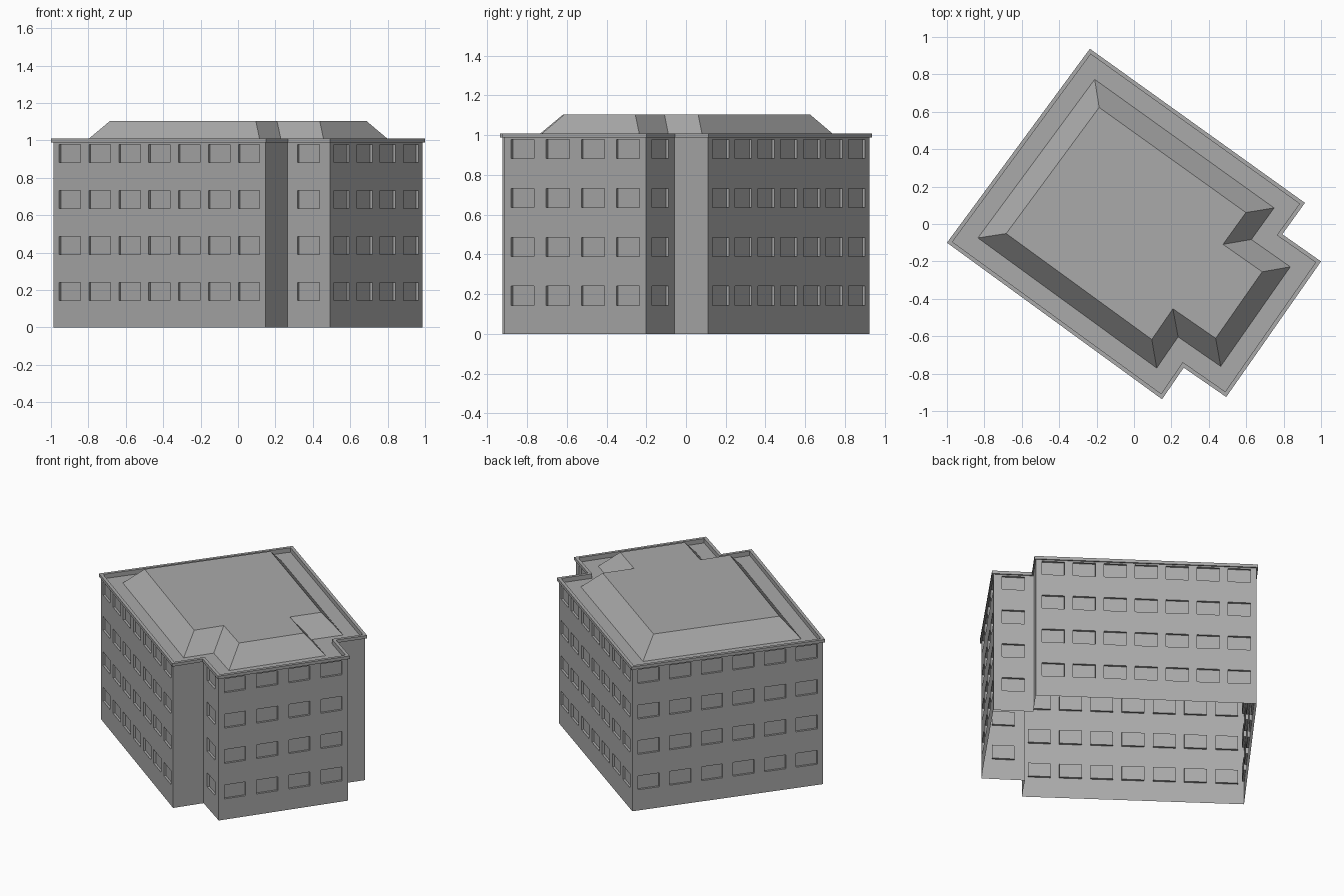
import bpy
import bmesh
from mathutils import Vector

cube = bpy.data.objects.get("Cube")
if cube:
    bpy.data.objects.remove(cube)

# One plain grey for the whole building
grey = bpy.data.materials.new("plain grey")
grey.use_nodes = True
colour = (0.4, 0.4, 0.4, 1)
grey.diffuse_color = colour
grey.node_tree.nodes["Principled BSDF"].inputs["Base Color"].default_value = colour

# Footprint corners at the cornice edge, counter-clockwise,
# each with the number of windows per floor on the wall that follows it
PLAN = [((-1.0, -0.10), 7), ((0.15, -0.937), 0), ((0.266, -0.768), 1),
        ((0.493, -0.925), 4), ((1.0, -0.20), 1), ((0.793, -0.055), 0),
        ((0.914, 0.113), 7), ((-0.236, 0.937), 6)]
CORNERS = [Vector(p) for p, _ in PLAN]
EAVES, PARAPET_TOP, DECK, ROOF_TOP = 0.988, 1.009, 0.978, 1.105
WALL_INSET, RIM = 0.009, 0.021
FLOORS, SILL, STOREY = 4, 0.144, 0.246
WIN_W, WIN_H, MARGIN, RECESS = 0.142, 0.096, 0.039, 0.015


def offset_plan(d):
    """Footprint moved inward by d with mitred corners."""
    result = []
    for i, p in enumerate(CORNERS):
        a = (p - CORNERS[i - 1]).normalized()
        b = (CORNERS[(i + 1) % len(CORNERS)] - p).normalized()
        na, nb = Vector((-a.y, a.x)), Vector((-b.y, b.x))
        result.append(p + (na + nb) * (d / (1 + na.dot(nb))))
    return result


def finish(name, bm):
    mesh = bpy.data.meshes.new(name)
    bm.to_mesh(mesh)
    bm.free()
    mesh.materials.append(grey)
    obj = bpy.data.objects.new(name, mesh)
    bpy.context.collection.objects.link(obj)


def rings(name, levels, cap=False):
    """Skin a series of (inset, height) footprint loops."""
    bm = bmesh.new()
    loops = [[bm.verts.new((*p, z)) for p in offset_plan(d)] for d, z in levels]
    n = len(CORNERS)
    for low, high in zip(loops, loops[1:]):
        for i in range(n):
            j = (i + 1) % n
            bm.faces.new((low[i], low[j], high[j], high[i]))
    if cap:
        bm.faces.new(loops[-1])
    finish(name, bm)


def wall(bm, start, end, count):
    """A wall panel cut into cells, with the window cells pushed inward."""
    length = (end - start).length
    cuts, heights = [0], [0]
    for k in range(count):
        if count == 1:
            left = (length - WIN_W) / 2
        else:
            left = MARGIN + k * (length - 2 * MARGIN - WIN_W) / (count - 1)
        cuts += [left, left + WIN_W]
    if count:
        for f in range(FLOORS):
            heights += [SILL + f * STOREY, SILL + f * STOREY + WIN_H]
    cuts.append(length)
    heights.append(EAVES)
    grid = [[bm.verts.new((*start.lerp(end, c / length), z)) for c in cuts]
            for z in heights]
    panes = []
    for r in range(len(heights) - 1):
        for c in range(len(cuts) - 1):
            face = bm.faces.new((grid[r][c], grid[r][c + 1],
                                 grid[r + 1][c + 1], grid[r + 1][c]))
            if r % 2 and c % 2:
                panes.append(face)
    bm.normal_update()
    if panes:
        bmesh.ops.inset_individual(bm, faces=panes, thickness=0, depth=-RECESS)


# Walls with recessed windows, open underneath
bm = bmesh.new()
base = offset_plan(WALL_INSET)
for i, (_, windows) in enumerate(PLAN):
    wall(bm, base[i], base[(i + 1) % len(base)], windows)
finish("walls", bm)

# Cornice and parapet around the roof edge
rings("parapet", [(WALL_INSET, EAVES), (0, EAVES), (0, PARAPET_TOP),
                  (RIM, PARAPET_TOP), (RIM, DECK)])

# Gutter deck, sloped sides and flat roof top
rings("roof", [(RIM, DECK), (0.118, DECK), (0.226, ROOF_TOP)], cap=True)
